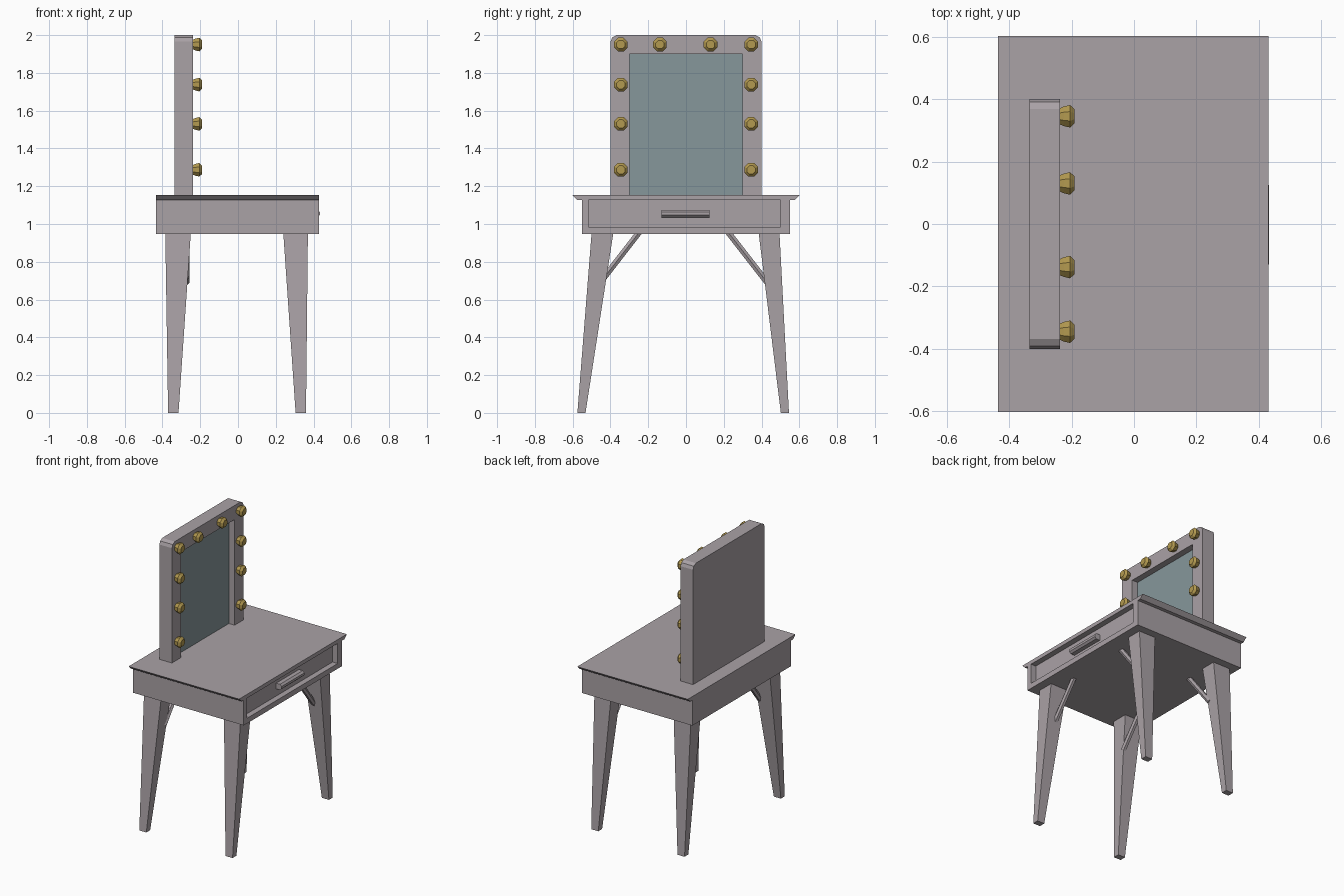
import bpy, bmesh
from math import cos, sin, pi
from mathutils import Vector

if "Cube" in bpy.data.objects:
    bpy.data.objects.remove(bpy.data.objects["Cube"])


def material(name, rgb):
    m = bpy.data.materials.new(name)
    m.diffuse_color = (*rgb, 1)
    m.use_nodes = True
    m.node_tree.nodes["Principled BSDF"].inputs["Base Color"].default_value = m.diffuse_color
    return m


WOOD = material("wood", (0.40, 0.36, 0.38))
GLASS = material("mirror_glass", (0.24, 0.31, 0.33))
GOLD = material("bulb_gold", (0.45, 0.32, 0.08))


def loft(name, rings, mat=WOOD):
    """Skin a list of equal-length point rings and cap both ends."""
    bm = bmesh.new()
    vs = [[bm.verts.new(p) for p in r] for r in rings]
    n = len(rings[0])
    for a, b in zip(vs, vs[1:]):
        for i in range(n):
            j = (i + 1) % n
            bm.faces.new((a[i], a[j], b[j], b[i]))
    bm.faces.new(vs[0][::-1])
    bm.faces.new(vs[-1])
    bmesh.ops.recalc_face_normals(bm, faces=bm.faces)
    me = bpy.data.meshes.new(name)
    bm.to_mesh(me)
    bm.free()
    me.materials.append(mat)
    ob = bpy.data.objects.new(name, me)
    bpy.context.collection.objects.link(ob)
    return ob


def prism_x(name, yz, x0, x1, mat=WOOD):
    return loft(name, [[(x, y, z) for y, z in yz] for x in (x0, x1)], mat)


def rect(a0, a1, b0, b1):
    return [(a0, b0), (a1, b0), (a1, b1), (a0, b1)]


def cut(ob, yz, x0, x1):
    """Carve a pocket out of an object."""
    cutter = prism_x("cutter", yz, x0, x1)
    cutter.hide_render = True
    mod = ob.modifiers.new("pocket", 'BOOLEAN')
    mod.operation = 'DIFFERENCE'
    mod.solver = 'EXACT'
    mod.object = cutter
    bpy.context.view_layer.objects.active = ob
    bpy.ops.object.modifier_apply(modifier=mod.name)
    bpy.data.objects.remove(cutter)


# table body with bevelled overhanging top, and drawer recess
half = [(0.55, 0.947), (0.55, 1.127), (0.575, 1.127), (0.602, 1.153)]
body = prism_x("table_body", half + [(-y, z) for y, z in reversed(half)], -0.435, 0.43)
cut(body, rect(-0.515, 0.5, 0.984, 1.126), 0.39, 0.6)

# drawer handle with sloped faces
bar = [(0.385, 1.035), (0.42, 1.035), (0.433, 1.047), (0.433, 1.063), (0.42, 1.075), (0.385, 1.075)]
loft("drawer_handle", [[(x, y, z) for x, z in bar] for y in (-0.13, 0.125)])

# tapered splayed legs: (top range, bottom range) along each axis
leg_x = {"back": ((-0.385, -0.25), (-0.37, -0.315)), "front": ((0.24, 0.37), (0.305, 0.36))}
leg_y = {"left": ((-0.5, -0.385), (-0.575, -0.532)), "right": ((0.385, 0.495), (0.502, 0.545))}
# brace ends (y, z) and brace centre x
brace_yz = {"left": ((-0.435, 0.715), (-0.245, 0.96)), "right": ((0.43, 0.69), (0.22, 0.96))}
brace_x = {"back": -0.275, "front": 0.295}
for fx, (xt, xb) in leg_x.items():
    for fy, (yt, yb) in leg_y.items():
        loft(f"{fx}_{fy}_leg", [[(x, y, 0.95) for x, y in rect(*xt, *yt)],
                                [(x, y, 0) for x, y in rect(*xb, *yb)]])
        a, b = (Vector((brace_x[fx], *p)) for p in brace_yz[fy])
        d = (b - a).normalized()
        u, v = Vector((1, 0, 0)), d.cross(Vector((1, 0, 0)))
        loft(f"{fx}_{fy}_brace",
             [[c + 0.018 * (u * cos(k * pi / 3) + v * sin(k * pi / 3)) for k in range(6)]
              for c in (a, b)])

# mirror frame with rounded top corners, and inset glass
half = [(0.4, 1.15), (0.4, 1.965), (0.391, 1.987), (0.368, 2.0)]
frame = prism_x("mirror_frame", half + [(-y, z) for y, z in reversed(half)], -0.335, -0.237)
cut(frame, rect(-0.3, 0.3, 1.0, 1.9), -0.285, -0.1)
prism_x("mirror_glass", rect(-0.3, 0.3, 1.15, 1.9), -0.29, -0.282, GLASS)

# low-poly bulbs around the frame
spots = [(s * 0.345, z) for s in (-1, 1) for z in (1.287, 1.53, 1.738, 1.95)]
spots += [(-0.138, 1.95), (0.13, 1.95)]
for i, (y, z) in enumerate(spots):
    loft(f"bulb_{i + 1}",
         [[(x, y + r * cos((k + .5) * pi / 4), z + r * sin((k + .5) * pi / 4)) for k in range(8)]
          for x, r in ((-0.24, 0.027), (-0.225, 0.034), (-0.205, 0.039), (-0.19, 0.024))], GOLD)
